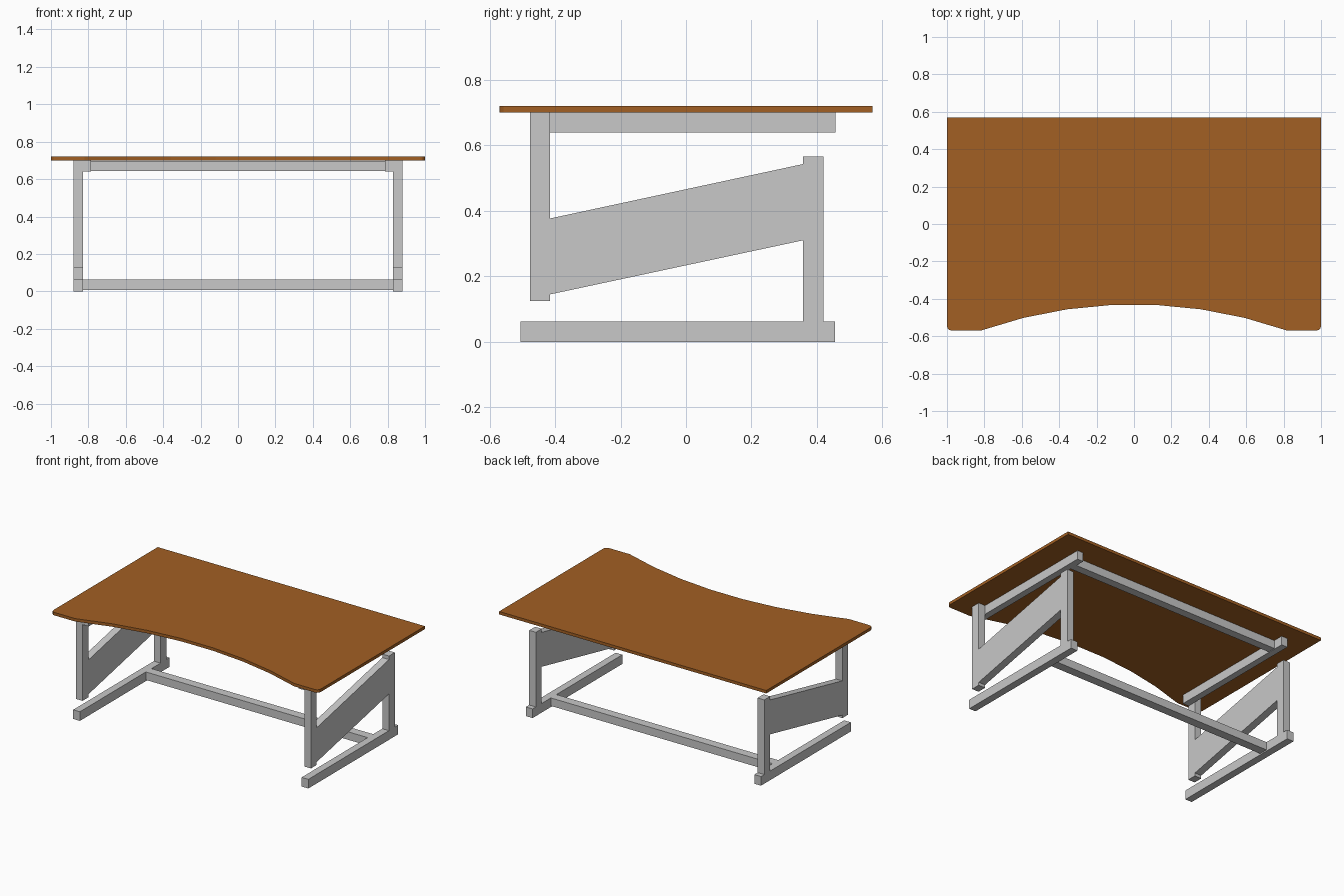
import bpy, bmesh, math

if "Cube" in bpy.data.objects:
    bpy.data.objects.remove(bpy.data.objects["Cube"])


def material(name, rgb):
    m = bpy.data.materials.new(name)
    m.diffuse_color = (*rgb, 1)
    m.use_nodes = True
    m.node_tree.nodes["Principled BSDF"].inputs["Base Color"].default_value = m.diffuse_color
    return m


WOOD = material("brown wood", (0.36, 0.115, 0.017))
METAL = material("light grey metal", (0.58, 0.58, 0.58))


def prism(name, points, axis, lo, hi, mat):
    """Extrude a flat outline along x (points are y, z) or z (points are x, y)."""
    bm = bmesh.new()
    place = (lambda a, b, t: (t, a, b)) if axis == "x" else (lambda a, b, t: (a, b, t))
    face = bm.faces.new([bm.verts.new(place(a, b, lo)) for a, b in points])
    new = bmesh.ops.extrude_face_region(bm, geom=[face])["geom"]
    step = (hi - lo, 0, 0) if axis == "x" else (0, 0, hi - lo)
    bmesh.ops.translate(bm, verts=[v for v in new if isinstance(v, bmesh.types.BMVert)], vec=step)
    bmesh.ops.recalc_face_normals(bm, faces=bm.faces)
    me = bpy.data.meshes.new(name)
    bm.to_mesh(me)
    bm.free()
    me.materials.append(mat)
    ob = bpy.data.objects.new(name, me)
    bpy.context.collection.objects.link(ob)
    return ob


def box(name, x, y, z):
    return prism(name, [(y[0], z[0]), (y[1], z[0]), (y[1], z[1]), (y[0], z[1])],
                 "x", x[0], x[1], METAL)


# Table top: straight back, small rounded front corners, shallow arc cut in the front
W, D, R = 1.0, 0.57, 0.025
outline = [(W, D), (-W, D)]
for cx, start in ((-W + R, 180), (W - R, 270)):
    outline += [(cx + R * math.cos(math.radians(start + a)),
                 -D + R + R * math.sin(math.radians(start + a))) for a in (0, 30, 60, 90)]
    if cx < 0:
        half, depth = 0.82, 0.14
        radius = (half ** 2 + depth ** 2) / (2 * depth)
        sweep = math.asin(half / radius)
        for i in range(8):
            a = -sweep + 2 * sweep * i / 7
            outline.append((radius * math.sin(a), -D + depth - radius * (1 - math.cos(a))))
prism("table_top", outline, "z", 0.70, 0.72, WOOD)

# Side frames, one on each side
for side, s in (("left", -1), ("right", 1)):
    outer = sorted((0.83 * s, 0.88 * s))
    inner = sorted((0.785 * s, 0.83 * s))
    box(side + "_foot", outer, (-0.505, 0.455), (0.0, 0.062))
    box(side + "_front_post", outer, (-0.477, -0.415), (0.125, 0.70))
    box(side + "_rear_post", outer, (0.357, 0.42), (0.062, 0.567))
    prism(side + "_slanted_panel",
          [(-0.415, 0.145), (0.357, 0.31), (0.357, 0.543), (-0.415, 0.377)],
          "x", outer[0], outer[1], METAL)
    box(side + "_top_rail", inner, (-0.475, 0.457), (0.64, 0.70))

# Cross beams joining the two sides
box("upper_cross_beam", (-0.785, 0.785), (0.335, 0.39), (0.643, 0.698))
box("lower_cross_beam", (-0.83, 0.83), (0.20, 0.26), (0.008, 0.062))
